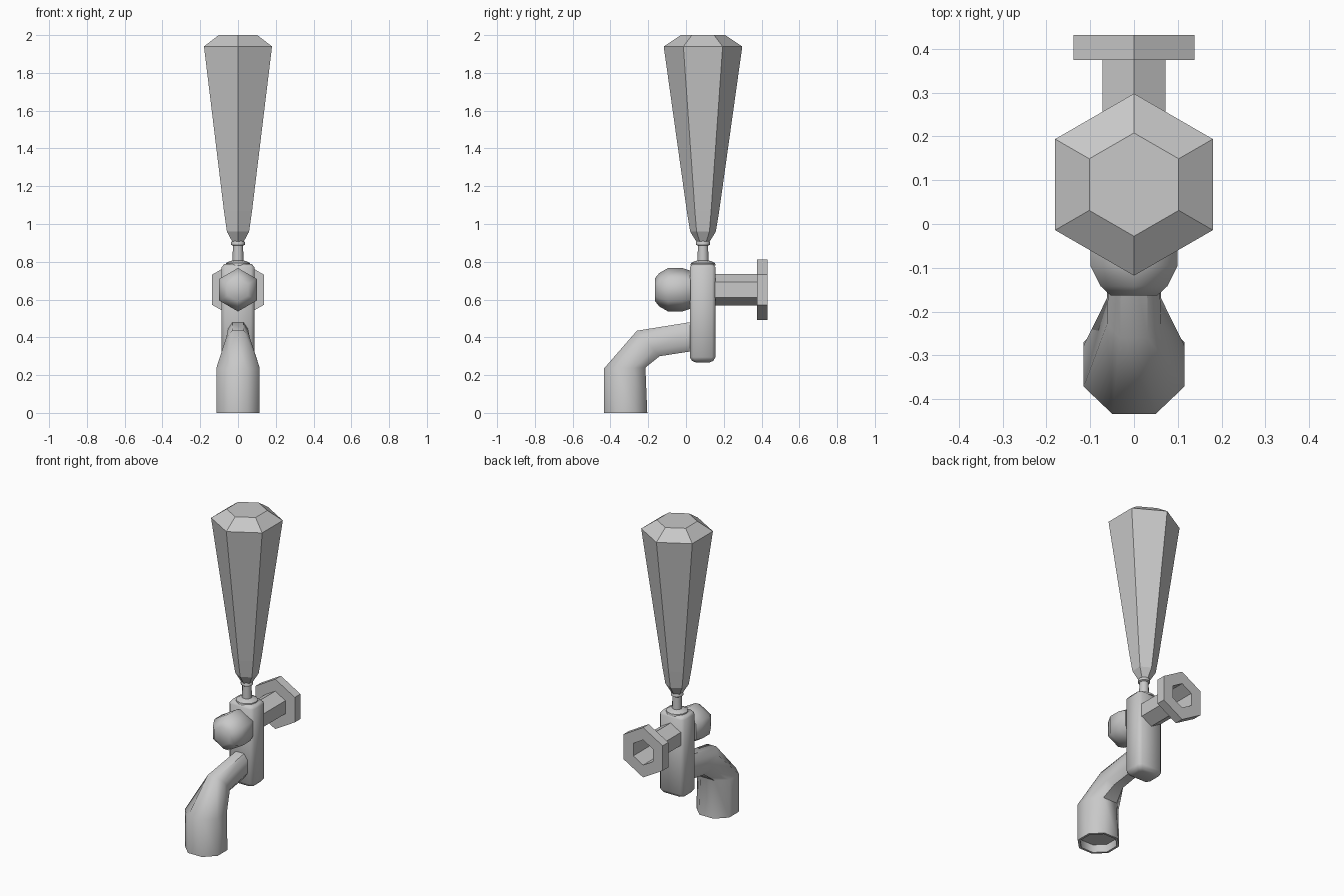
import bpy, bmesh, math
from mathutils import Vector

if "Cube" in bpy.data.objects:
    bpy.data.objects.remove(bpy.data.objects["Cube"])

metal = bpy.data.materials.new("grey_metal")
metal.diffuse_color = (0.58, 0.58, 0.58, 1)
metal.use_nodes = True
metal.node_tree.nodes["Principled BSDF"].inputs["Base Color"].default_value = metal.diffuse_color


def finish(name, bm, smooth=None):
    bmesh.ops.recalc_face_normals(bm, faces=bm.faces)
    mesh = bpy.data.meshes.new(name)
    bm.to_mesh(mesh)
    bm.free()
    mesh.materials.append(metal)
    obj = bpy.data.objects.new(name, mesh)
    bpy.context.collection.objects.link(obj)
    if smooth:
        bpy.ops.object.select_all(action='DESELECT')
        obj.select_set(True)
        bpy.context.view_layer.objects.active = obj
        bpy.ops.object.shade_smooth_by_angle(angle=math.radians(smooth))
    return obj


def loft(name, rings, smooth=None):
    """Skin a list of equal-length point rings and cap both ends."""
    bm = bmesh.new()
    loops = [[bm.verts.new(p) for p in ring] for ring in rings]
    n = len(loops[0])
    for a, b in zip(loops, loops[1:]):
        for i in range(n):
            j = (i + 1) % n
            bm.faces.new((a[i], a[j], b[j], b[i]))
    bm.faces.new(loops[0])
    bm.faces.new(loops[-1])
    return finish(name, bm, smooth)


def turned(name, sides, profile, axis, centre, smooth=None):
    """Turned part: profile of (position, radius) along z or y."""
    rings = []
    for t, r in profile:
        ring = []
        for i in range(sides):
            a = 2 * math.pi * i / sides
            s, c = r * math.sin(a), r * math.cos(a)
            ring.append((s, centre + c, t) if axis == 'z' else (s, t, centre + c))
        rings.append(ring)
    return loft(name, rings, smooth)


MID_Y, MID_Z = 0.09, 0.652

# Faceted pull handle
turned("pull_handle", 6, [(0.905, 0.034), (0.96, 0.068), (1.07, 0.086),
                          (1.94, 0.208), (2.0, 0.118)], 'z', MID_Y)

# Stem with collars
turned("handle_stem", 12, [(0.78, 0.066), (0.793, 0.064), (0.803, 0.045), (0.807, 0.029),
                           (0.885, 0.027), (0.89, 0.036), (0.905, 0.036), (0.912, 0.03)],
       'z', MID_Y, 40)

# Upright valve body: chamfered box with narrowed ends
def body_ring(z, inset):
    x, y, c = 0.087 - inset, 0.068 - inset, 0.018
    pts = [(x, y - c), (x - c, y), (c - x, y), (-x, y - c),
           (-x, c - y), (c - x, -y), (x - c, -y), (x, c - y)]
    return [(px, MID_Y - 0.002 + py, z) for px, py in pts]

loft("valve_body", [body_ring(z, i) for z, i in
                    ((0.268, 0.03), (0.275, 0.012), (0.295, 0), (0.77, 0), (0.787, 0.012))], 46)

# Front knob
turned("front_knob", 6, [(-0.163, 0.062), (-0.142, 0.088), (-0.095, 0.115),
                         (-0.02, 0.115), (0.025, 0.1)], 'y', MID_Z, 62)

# Rear pipe with hollow wall flange
turned("rear_pipe_flange", 6, [(0.15, 0.083), (0.375, 0.083), (0.375, 0.159), (0.432, 0.159),
                               (0.432, 0.08), (0.16, 0.08)], 'y', MID_Z)

# Bent octagonal spout: rings from (outer y,z), (inner y,z), half width, flat ratio
def spout_ring(outer, inner, w, k=0.43):
    o, i = Vector((0, *outer)), Vector((0, *inner))
    mid, half = (o + i) / 2, (o - i) / 2
    pts = [(k, 1), (1, k), (1, -k), (k, -1), (-k, -1), (-1, -k), (-1, k), (-k, 1)]
    return [mid + half * v + Vector((w * u, 0, 0)) for u, v in pts]

loft("spout", [
    spout_ring((0.04, 0.483), (0.04, 0.328), 0.052, 0.55),
    spout_ring((-0.26, 0.435), (-0.14, 0.30), 0.062, 0.5),
    spout_ring((-0.434, 0.235), (-0.215, 0.24), 0.115),
    spout_ring((-0.434, 0), (-0.205, 0), 0.115),
    spout_ring((-0.42, 0), (-0.219, 0), 0.101),
    spout_ring((-0.42, 0.05), (-0.219, 0.05), 0.101),
], 46)
